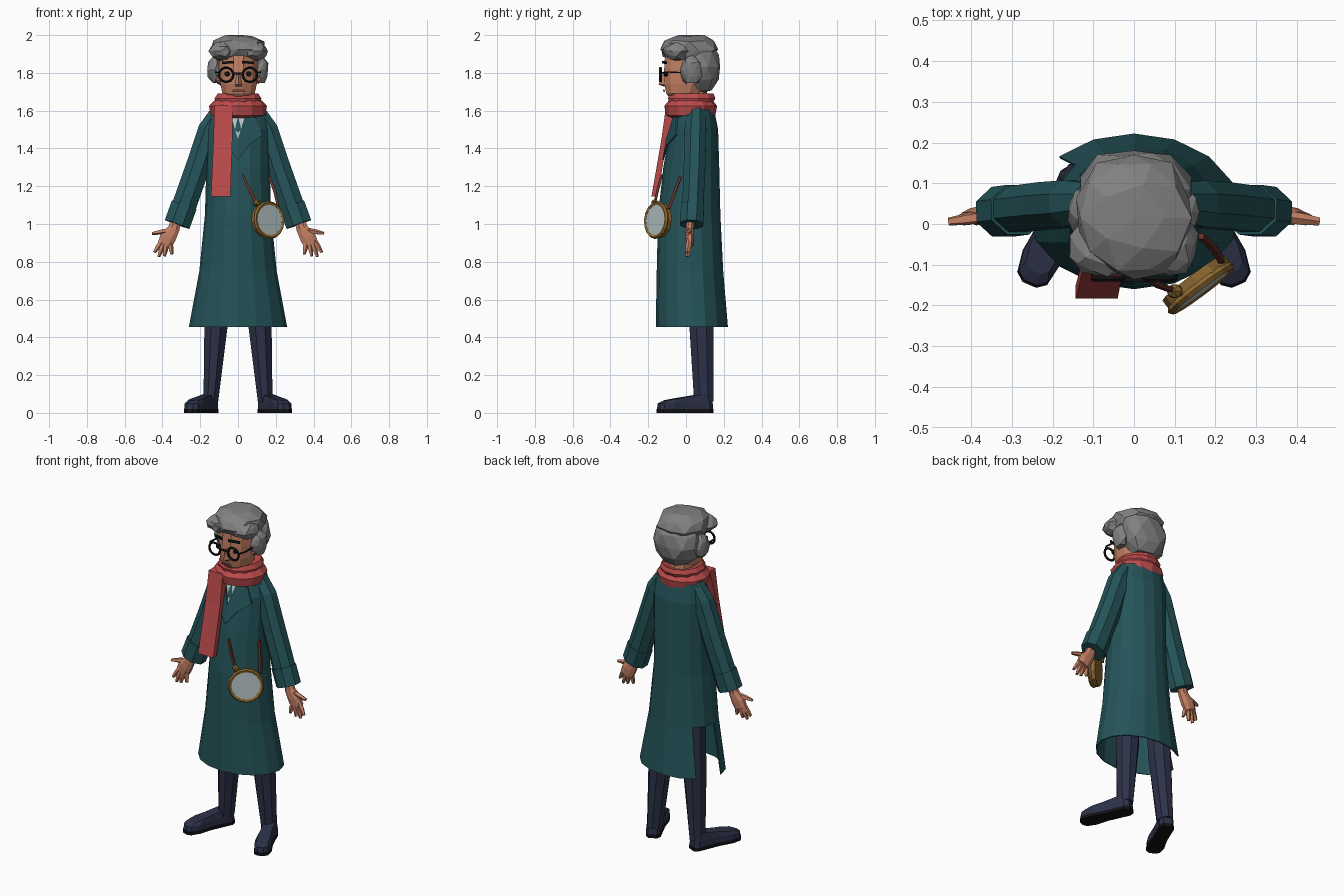
import bpy, bmesh, math, random
from mathutils import Vector, Matrix

if "Cube" in bpy.data.objects:
    bpy.data.objects.remove(bpy.data.objects["Cube"])

random.seed(4)

def mat(name, r, g, b):
    m = bpy.data.materials.new(name)
    m.diffuse_color = (r, g, b, 1)
    m.use_nodes = True
    m.node_tree.nodes["Principled BSDF"].inputs["Base Color"].default_value = m.diffuse_color
    return m

HAIR = mat("grey_hair", .22, .22, .22)
COAT = mat("teal_wool", .018, .088, .1)
SKIN = mat("skin", .56, .22, .13)
RED = mat("red_knit", .5, .07, .07)
NAVY = mat("navy_cloth", .026, .031, .065)
BLACK = mat("black", .006, .006, .007)
PALE = mat("pale_grey", .45, .53, .53)
BRASS = mat("brass", .27, .14, .03)
STRAP = mat("brown_leather", .12, .03, .02)
LIP = mat("lip", .3, .11, .075)

def finish(name, bm, *mats):
    bmesh.ops.recalc_face_normals(bm, faces=bm.faces)
    me = bpy.data.meshes.new(name)
    bm.to_mesh(me)
    bm.free()
    for m in mats:
        me.materials.append(m)
    ob = bpy.data.objects.new(name, me)
    bpy.context.collection.objects.link(ob)
    return ob

def loft(name, rings, m, caps=True, skip=lambda i, j: False):
    bm = bmesh.new()
    vs = [[bm.verts.new(p) for p in r] for r in rings]
    n = len(rings[0])
    for i in range(len(vs) - 1):
        for j in range(n):
            k = (j + 1) % n
            if not skip(i, j):
                bm.faces.new((vs[i][j], vs[i][k], vs[i + 1][k], vs[i + 1][j]))
    if caps:
        bm.faces.new(vs[0])
        bm.faces.new(vs[-1])
    return finish(name, bm, m)

def oval(n, z, rx, y0, y1, cx=0.0, turn=0.0):
    """Horizontal ring of half width rx running from y0 (front) to y1 (back)."""
    return [(cx + rx * math.cos(a), (y0 + y1) / 2 + (y1 - y0) / 2 * math.sin(a), z)
            for a in (math.tau * (i + turn) / n for i in range(n))]

def tube(name, path, radii, m, n=8):
    """Tube through path; radii are (sideways, depth) pairs."""
    pts = [Vector(p) for p in path]
    rings = []
    for i, p in enumerate(pts):
        t = (pts[min(i + 1, len(pts) - 1)] - pts[max(i - 1, 0)]).normalized()
        ref = Vector((0, 1, 0)) if abs(t.y) < .9 else Vector((0, 0, 1))
        u = ref.cross(t).normalized()
        v = t.cross(u)
        a, b = radii[i]
        rings.append([p + u * a * math.cos(math.tau * (j + .5) / n)
                      + v * b * math.sin(math.tau * (j + .5) / n) for j in range(n)])
    return loft(name, rings, m)

def plate(name, pts, m, thick=.008):
    front = [Vector(p) for p in pts]
    return loft(name, [front, [p + Vector((0, thick, 0)) for p in front]], m)

def disc(name, centre, normal, r, depth, m, n=12):
    bm = bmesh.new()
    q = Vector(normal).to_track_quat('Z', 'Y').to_matrix().to_4x4()
    bmesh.ops.create_cone(bm, cap_ends=True, segments=n, radius1=r, radius2=r, depth=depth,
                          matrix=Matrix.Translation(centre) @ q)
    return finish(name, bm, m)

def ring(name, centre, normal, R, r, m, n=14, k=5):
    q = Vector(normal).to_track_quat('Z', 'Y')
    rings = []
    for i in range(n + 1):
        a = math.tau * i / n
        rings.append([Vector(centre) + q @ Vector(((R + r * math.cos(b)) * math.cos(a),
                     (R + r * math.cos(b)) * math.sin(a), r * math.sin(b)))
                     for b in (math.tau * j / k for j in range(k))])
    return loft(name, rings, m, caps=False)

def clump(name, centre, size, m, jitter, sub=2):
    bm = bmesh.new()
    bmesh.ops.create_icosphere(bm, subdivisions=sub, radius=1)
    for v in bm.verts:
        v.co *= 1 + random.uniform(-jitter, jitter)
        v.co = Vector([c + s * x for c, s, x in zip(centre, size, v.co)])
        v.co.z = min(v.co.z, 2.0)
    return finish(name, bm, m)

# Coat: (height, half width, front y, back y), open at the left back vent
LEVELS = [(.455, .26, -.16, .222), (.75, .205, -.155, .197), (1.05, .175, -.148, .182),
          (1.3, .168, -.12, .176), (1.5, .17, -.085, .17), (1.6, .15, -.05, .15), (1.66, .09, -.02, .12)]
coat = loft("coat", [oval(16, *l) for l in LEVELS], COAT, caps=False,
            skip=lambda i, j: i == 0 and j in (6, 7))
coat.modifiers.new("cloth", 'SOLIDIFY').thickness = .006

def on_coat(x, z, off=.006):
    """Point just in front of the coat at x, z."""
    for a, b in zip(LEVELS, LEVELS[1:]):
        if a[0] <= z <= b[0]:
            f = (z - a[0]) / (b[0] - a[0])
            _, w, y0, y1 = [p + (q - p) * f for p, q in zip(a, b)]
            c = math.sqrt(max(0, 1 - (x / w) ** 2))
            return (x, (y0 + y1) / 2 - (y1 - y0) / 2 * c - off, z)

# Shirt and lapels
plate("shirt", [on_coat(x, z) for x, z in ((-.05, 1.58), (.05, 1.58), (0, 1.44))], PALE)
for s, side in ((-1, "left"), (1, "right")):
    plate(side + "_lapel", [on_coat(s * x, z, .012) for x, z in
          ((.04, 1.58), (.1, 1.56), (.13, 1.47), (.06, 1.42), (0, 1.34), (0, 1.45))], COAT)

for s, side in ((-1, "left"), (1, "right")):
    # Sleeves and cuffs
    tube(side + "_sleeve", [(s * .1, .055, 1.6), (s * .15, .05, 1.5), (s * .214, .045, 1.3), (s * .298, .035, 1.06)],
         [(.045, .05), (.066, .062), (.069, .062), (.07, .06)], COAT)
    tube(side + "_cuff", [(s * .285, .035, 1.1), (s * .322, .03, .998)], [(.075, .066)] * 2, COAT)
    # Hands
    tube(side + "_palm", [(s * .322, .025, 1.03), (s * .34, .02, .975), (s * .37, .02, .93), (s * .388, .02, .89)],
         [(.028, .022), (.034, .022), (.046, .024), (.042, .02)], SKIN)
    for k, (bx, bz, tx, tz) in enumerate(((.36, .9, .35, .84), (.378, .9, .39, .83), (.395, .9, .42, .827),
                                          (.405, .91, .443, .85), (.37, .965, .455, .95))):
        tube(f"{side}_finger_{k + 1}", [(s * bx, .018, bz), (s * (bx + tx) / 2, .012, (bz + tz) / 2), (s * tx, .006, tz)],
             [(.015, .016), (.014, .015), (.008, .01)], SKIN, 5)
    # Trousers
    tube(side + "_trouser_leg", [(s * .1, .07, .95), (s * .117, .082, .455), (s * .144, .095, .06)],
         [(.065, .07), (.066, .069), (.042, .056)], NAVY)
    # Shoes turned outwards, with soles
    d = Vector((s * .4, -.917, 0))
    across = Vector((.917, s * .4, 0))
    heel = Vector((s * .148, .1, 0))
    outline = [(-.04, -.025), (-.015, -.042), (.12, -.04), (.2, -.049), (.255, -.04), (.272, -.018),
               (.272, .018), (.255, .04), (.2, .049), (.12, .04), (-.015, .042), (-.04, .025)]
    def sole(z, k, slope=0):
        return [heel + d * (.11 + (u - .11) * k) + across * v * k + Vector((0, 0, z - slope * max(u, 0)))
                for u, v in outline]
    loft(side + "_sole", [sole(0, 1), sole(.02, 1)], BLACK)
    loft(side + "_shoe", [sole(.02, .98), sole(.06, .96, .04), sole(.1, .78, .13)], NAVY)
    # Spectacles, eyes and brows
    ring(side + "_spectacle_rim", (s * .063, -.135, 1.79), (0, 1, 0), .037, .007, BLACK)
    tube(side + "_spectacle_arm", [(s * .1, -.132, 1.8), (s * .118, -.1, 1.805), (s * .115, .01, 1.8)],
         [(.005, .005)] * 3, BLACK, 4)
    disc(side + "_eye", (s * .058, -.107, 1.795), (s * .35, -1, 0), .013, .016, BLACK, 8)
    plate(side + "_brow", [(s * .02, -.127, 1.85), (s * .085, -.108, 1.847), (s * .085, -.108, 1.86),
                           (s * .02, -.127, 1.864)], BLACK)
    # Ears
    clump(side + "_ear", (s * .108, .0, 1.78), (.018, .026, .04), SKIN, 0, 1)
    clump(side + "_side_hair", (s * .122, .03, 1.815), (.04, .062, .075), HAIR, .1)

# Head
loft("neck", [oval(8, 1.55, .07, -.03, .12), oval(8, 1.72, .07, -.04, .11)], SKIN)
loft("head", [oval(12, z, r, a, b, .003, .5) for z, r, a, b in
              ((1.665, .06, -.085, .06), (1.69, .088, -.108, .09), (1.74, .1, -.118, .12),
               (1.82, .106, -.12, .14), (1.9, .106, -.115, .14), (1.95, .08, -.08, .1))], SKIN)
loft("nose", [[(.003 - w, -.112, z), (.003 + w, -.112, z), (.003, y, z)] for z, w, y in
              ((1.728, .018, -.118), (1.738, .021, -.145), (1.8, .01, -.122))], SKIN)
plate("mouth", [(-.032, -.119, 1.7), (.038, -.119, 1.7), (.03, -.122, 1.711), (-.025, -.122, 1.711)], LIP)
tube("spectacle_bridge", [(-.027, -.137, 1.797), (.027, -.137, 1.797)], [(.006, .006)] * 2, BLACK, 4)

# Hair in faceted clumps
clump("crown_hair", (0, .015, 1.925), (.148, .157, .085), HAIR, .07)
clump("back_hair", (0, .085, 1.83), (.147, .1, .14), HAIR, .06)
clump("fringe_left", (-.085, -.055, 1.915), (.07, .08, .05), HAIR, .12)
clump("fringe_right", (.085, -.05, 1.915), (.07, .08, .05), HAIR, .12)

# Scarf wraps and hanging end
loft("scarf_lower_wrap", [oval(12, *l) for l in
     ((1.56, .1, -.07, .12), (1.575, .145, -.105, .155), (1.625, .153, -.115, .165), (1.655, .125, -.09, .14))], RED)
loft("scarf_upper_wrap", [oval(12, *l, turn=.5) for l in
     ((1.63, .12, -.09, .14), (1.665, .128, -.1, .16), (1.69, .112, -.09, .15), (1.675, .085, -.06, .12))], RED)
loft("scarf_end", [[(a, y0, z), (b, y0, z), (b, y1, z), (a, y1, z)] for z, a, b, y0, y1 in
     ((1.63, -.125, -.03, -.105, -.05), (1.45, -.13, -.03, -.13, -.1), (1.145, -.143, -.04, -.183, -.15))], RED)

# Hanging pocket watch, facing front right
N = Vector((.6, -.8, .08)).normalized()
C = Vector((.155, -.145, 1.02))
disc("watch_case", C, N, .094, .034, BRASS)
ring("watch_rim", C + N * .016, N, .09, .011, BRASS, 16)
disc("watch_face", C + N * .018, N, .081, .008, PALE, 16)
clump("watch_crown", (.1, -.165, 1.112), (.022, .02, .022), BRASS, 0, 1)
tube("left_strap", [(.025, -.128, 1.26), (.06, -.15, 1.18), (.1, -.165, 1.11)], [(.007, .007), (.011, .009), (.01, .008)], STRAP, 4)
tube("right_strap", [(.165, -.03, 1.25), (.195, -.06, 1.17), (.215, -.09, 1.08)], [(.01, .01)] * 3, STRAP, 4)
